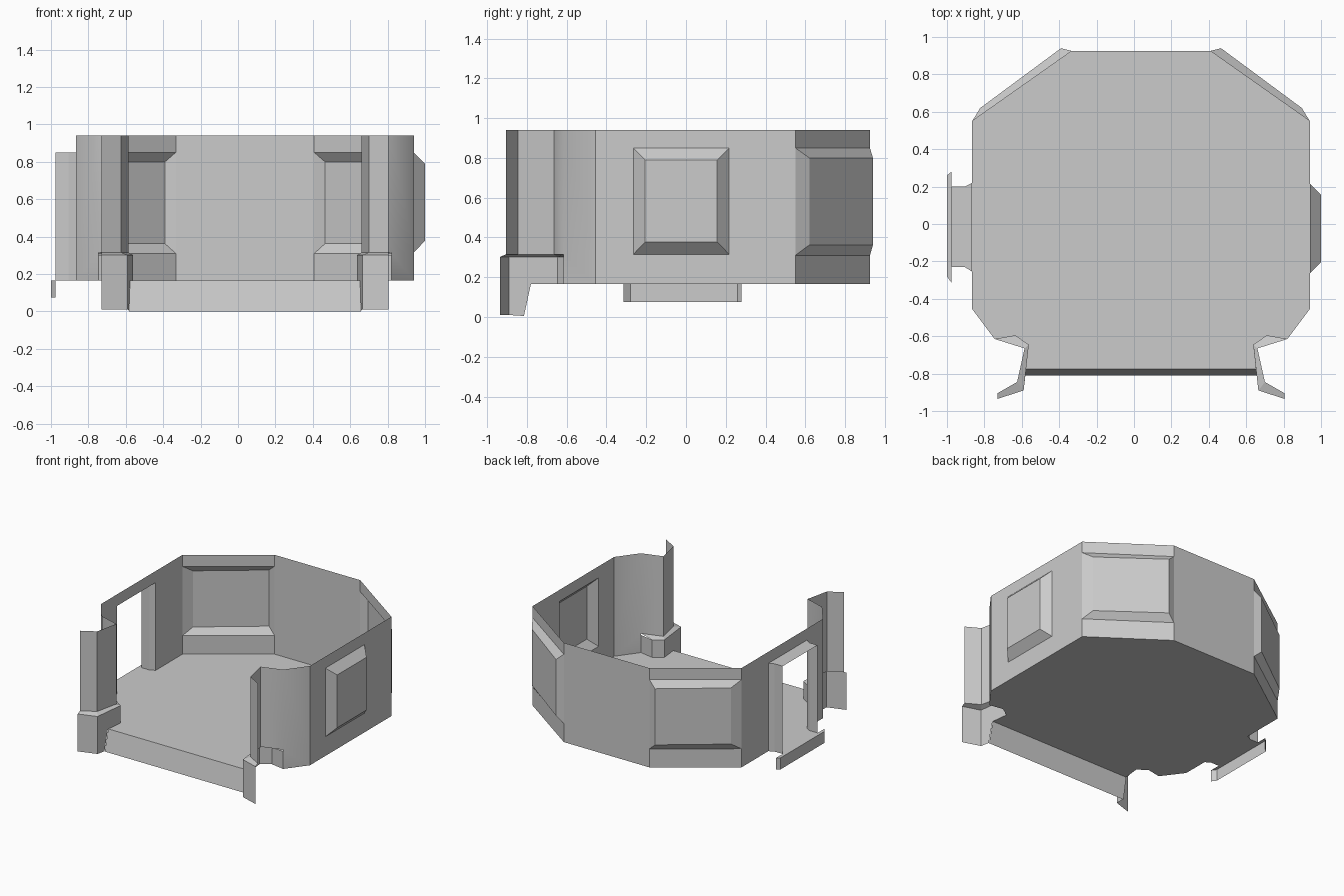
import bpy, bmesh

if "Cube" in bpy.data.objects:
    bpy.data.objects.remove(bpy.data.objects["Cube"])

CX = 0.0375                      # symmetry plane of the room
FLOOR, TOP = 0.165, 0.94
BACK, SIDE, FRONT = (0.37, 0.925), (0.9025, 0.55), (0.9025, -0.455)
CORNER = (0.7825, -0.615)


def sheet(name, faces, mirror=False, smooth=False):
    """Open surface from a list of faces, x measured from the symmetry plane."""
    bm = bmesh.new()
    for f in faces:
        bm.faces.new([bm.verts.new(p) for p in f])
    bmesh.ops.remove_doubles(bm, verts=bm.verts, dist=0.0005)
    bmesh.ops.recalc_face_normals(bm, faces=bm.faces)
    for f in bm.faces:
        f.smooth = smooth
    me = bpy.data.meshes.new(name)
    bm.to_mesh(me)
    bm.free()
    ob = bpy.data.objects.new(name, me)
    ob.location.x = CX
    bpy.context.collection.objects.link(ob)
    if mirror:
        m = ob.modifiers.new("mirror", 'MIRROR')
        m.use_clip = True
    return ob


def ribbon(path, z0, z1):
    """Vertical strip following a plan path."""
    return [[(*a, z0), (*b, z0), (*b, z1), (*a, z1)] for a, b in zip(path, path[1:])]


def rect(a, b, z0, z1):
    return [(*a, z0), (*b, z0), (*b, z1), (*a, z1)]


def bridge(r1, r2):
    """Sloped sides between two matching loops."""
    n = len(r1)
    return [[r1[i], r1[(i + 1) % n], r2[(i + 1) % n], r2[i]] for i in range(n)]


def wall_with_hole(x, y0, y1, h0, h1, z0, z1):
    """Side wall with a rectangular opening."""
    return [rect((x, y0), (x, h0), FLOOR, TOP), rect((x, h1), (x, y1), FLOOR, TOP),
            rect((x, h0), (x, h1), z1, TOP)] + (
            [rect((x, h0), (x, h1), FLOOR, z0)] if z0 > FLOOR else [])


# floor, following the walls and the pillar bases
half = [BACK, SIDE, FRONT, CORNER, (0.6725, -0.595), (0.60, -0.645), (0.615, -0.775)]
outline = half + [(-x, y) for x, y in reversed(half)]
sheet("floor", [[(x, y, FLOOR) for x, y in outline]])

# sloped riser under the front edge
sheet("front_step", [[(-0.615, -0.775, FLOOR), (0.615, -0.775, FLOOR),
                      (0.62, -0.81, 0), (-0.62, -0.81, 0)]])

# back wall
sheet("back_wall", [rect((-BACK[0], BACK[1]), BACK, FLOOR, TOP)])

# diagonal back walls with bulging niches
inner = rect(BACK, SIDE, 0.31, 0.85)
outer = rect((0.4275, 0.94), (0.86, 0.62), 0.362, 0.80)
sheet("diagonal_wall", ribbon([BACK, SIDE], FLOOR, 0.31) + ribbon([BACK, SIDE], 0.85, TOP)
      + bridge(inner, outer) + [outer], mirror=True)

# right wall with a bevelled niche
X = SIDE[0]
inner = rect((X, -0.265), (X, 0.217), 0.315, 0.85)
outer = rect((1 - CX, -0.205), (1 - CX, 0.157), 0.378, 0.79)
sheet("right_wall", wall_with_hole(X, -0.455, 0.55, -0.265, 0.217, 0.315, 0.85)
      + bridge(inner, outer) + [outer])

# left wall with a doorway, its jambs, lintel and threshold
sheet("left_wall", wall_with_hole(-X, -0.455, 0.55, -0.255, 0.22, FLOOR, 0.85))
O, M = -0.975 - CX, -0.905 - CX
jamb_b = [(-X, 0.22), (M, 0.20), (O, 0.20)]
jamb_f = [(-X, -0.255), (M, -0.23), (O, -0.23)]
door_plan = jamb_b + jamb_f[::-1]
sheet("doorway", ribbon(jamb_b, FLOOR, 0.85) + ribbon(jamb_f, FLOOR, 0.85)
      + [[(x, y, z) for x, y in door_plan] for z in (FLOOR, 0.85)])

# door step outside the threshold
step = [(O, 0.28), (-1 - CX, 0.26), (-1 - CX, -0.28), (O, -0.315)]
sheet("door_step", ribbon(step, 0.075, FLOOR) + [[(x, y, FLOOR) for x, y in step]])

# rounded front corners
P = [CORNER, (0.6225, -0.665), (0.6625, -0.845), (0.7675, -0.905)]
sheet("front_corner", ribbon([FRONT, CORNER], FLOOR, 0.315)
      + ribbon([FRONT, CORNER, P[1]], 0.315, TOP), mirror=True, smooth=True)

# entrance pillars
sheet("entrance_pillar", ribbon(P[1:], 0.315, TOP), mirror=True)

# wider pillar bases stepping down past the floor edge, with a top ledge
B = [CORNER, (0.6725, -0.595), (0.60, -0.645), (0.6275, -0.89), (0.7675, -0.935)]
LZ, PZ = 0.302, 0.315
faces = ribbon(B[:3], FLOOR, LZ) + ribbon(B[3:], 0.01, LZ)
faces.append([(*B[2], FLOOR), (0.615, -0.78, FLOOR), (0.62, -0.815, 0.005),
              (*B[3], 0.01), (*B[3], LZ), (*B[2], LZ)])
faces.append([(*P[0], PZ), (*B[1], LZ), (*B[2], LZ), (*P[1], PZ)])
faces += [[(*B[i + 1], LZ), (*B[i + 2], LZ), (*P[i + 1], PZ), (*P[i], PZ)] for i in (1, 2)]
sheet("pillar_base", faces, mirror=True)
